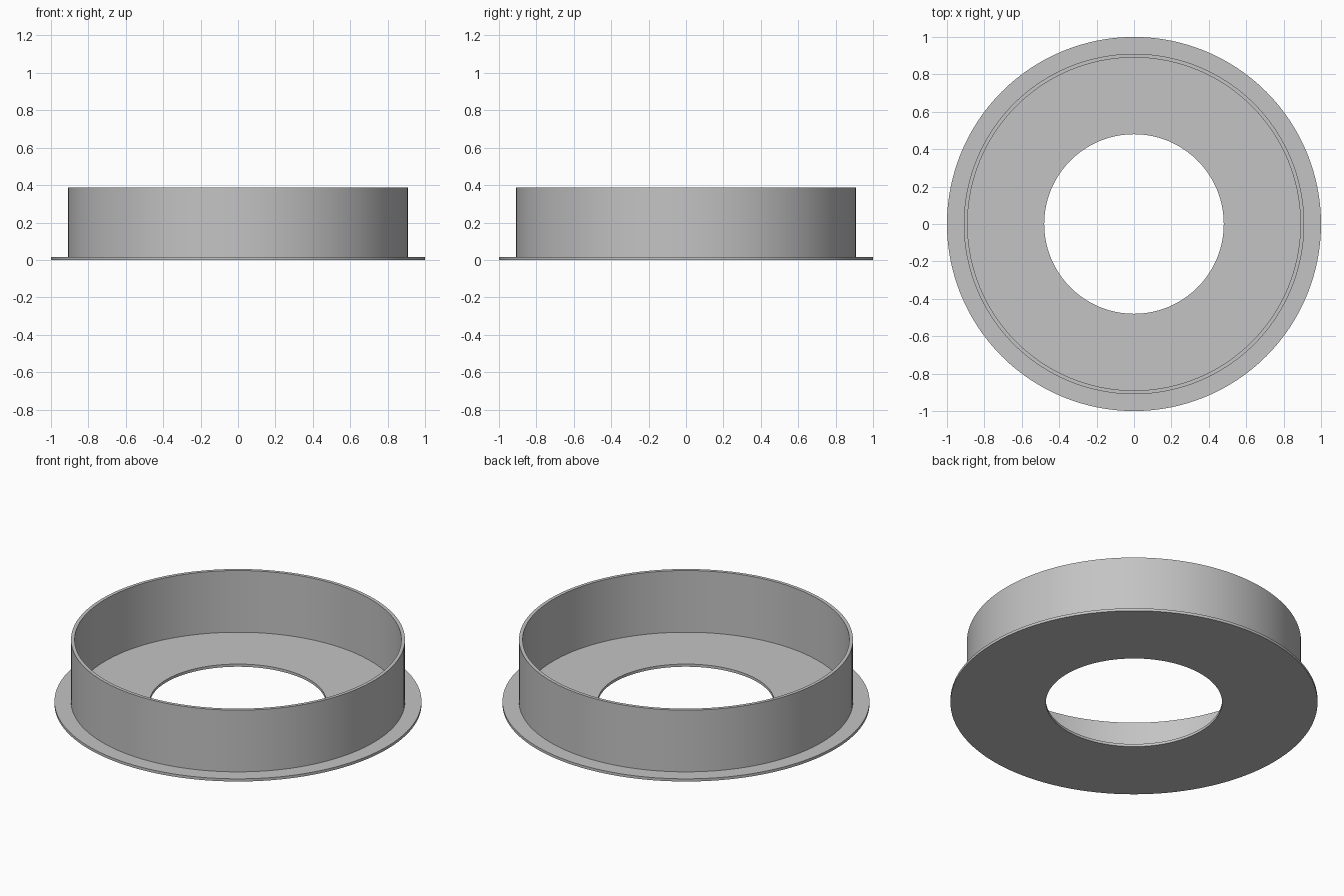
import bpy, bmesh, math

if "Cube" in bpy.data.objects:
    bpy.data.objects.remove(bpy.data.objects["Cube"])

SEGMENTS = 128

# Single plain grey
grey = bpy.data.materials.new("light_grey")
grey.diffuse_color = (0.55, 0.55, 0.55, 1.0)
grey.use_nodes = True
grey.node_tree.nodes["Principled BSDF"].inputs["Base Color"].default_value = grey.diffuse_color


def lathe(name, profile):
    """Revolve a closed (radius, height) profile around z."""
    bm = bmesh.new()
    rings = []
    for i in range(SEGMENTS):
        a = 2 * math.pi * i / SEGMENTS
        rings.append([bm.verts.new((r * math.cos(a), r * math.sin(a), z))
                      for r, z in profile])
    n = len(profile)
    for i in range(SEGMENTS):
        p, q = rings[i], rings[(i + 1) % SEGMENTS]
        for j in range(n):
            k = (j + 1) % n
            bm.faces.new((p[j], q[j], q[k], p[k]))
    bmesh.ops.recalc_face_normals(bm, faces=bm.faces)
    mesh = bpy.data.meshes.new(name)
    bm.to_mesh(mesh)
    bm.free()
    mesh.materials.append(grey)
    obj = bpy.data.objects.new(name, mesh)
    bpy.context.collection.objects.link(obj)
    return obj


# Flat base flange with central hole and upright thin collar, one solid
collar = lathe("flanged_collar", [
    (0.48, 0.0), (1.0, 0.0), (1.0, 0.016), (0.91, 0.016),
    (0.91, 0.387), (0.89, 0.387), (0.89, 0.016), (0.48, 0.016),
])

# Smooth round walls, sharp rims
bpy.context.view_layer.objects.active = collar
collar.select_set(True)
bpy.ops.object.shade_smooth_by_angle(angle=math.radians(30))
